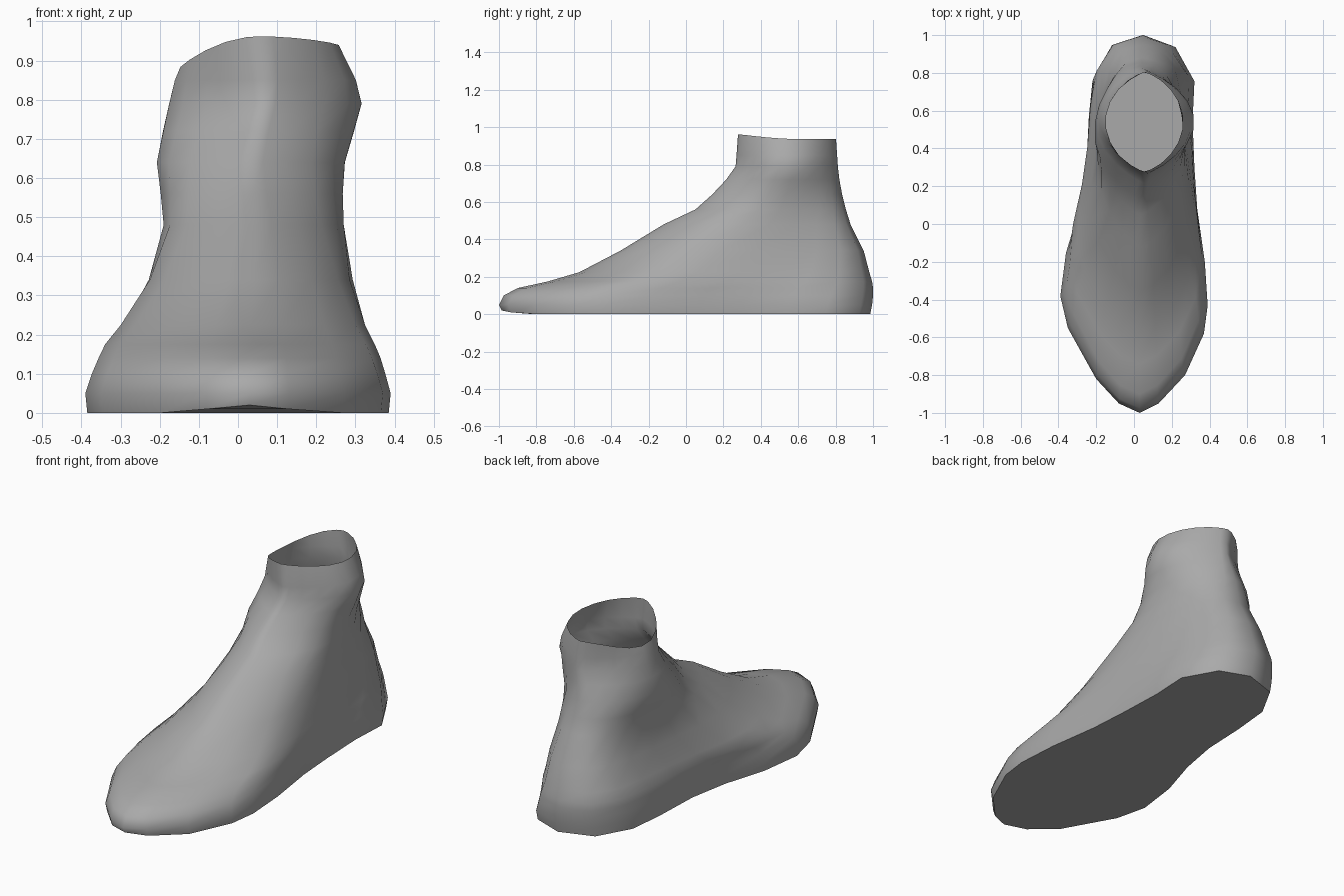
import bpy
import bmesh
import math

cube = bpy.data.objects.get("Cube")
if cube:
    bpy.data.objects.remove(cube, do_unlink=True)

# Sole outline, from toe tip along the inner side to the heel and back
SOLE = [(.03, -1), (-.08, -.95), (-.2, -.82), (-.35, -.55), (-.39, -.38),
        (-.36, -.15), (-.29, .08), (-.25, .3), (-.24, .55), (-.22, .76),
        (-.12, .94), (.06, 1), (.22, .94), (.32, .76), (.31, .55),
        (.32, .3), (.335, .08), (.375, -.2), (.39, -.43), (.37, -.58),
        (.27, -.8), (.13, -.95)]

# Rings: height, front y, back y, inner x, outer x,
# blend from sole to ankle oval, pinch of the oval at front and at back
RINGS = [(0, -.985, .985, -.385, .385, 0, 1, 1),
         (.05, -1, .995, -.39, .39, 0, 1, 1),
         (.1, -.975, 1, -.375, .378, .03, 1, .8),
         (.14, -.9, 1, -.36, .368, .08, 1, .8),
         (.175, -.74, .995, -.345, .355, .13, 1, .8),
         (.225, -.57, .98, -.308, .333, .22, 1.1, .8),
         (.34, -.35, .95, -.24, .3, .42, 1.3, .8),
         (.48, -.12, .88, -.197, .275, .7, 1.5, .85),
         (.56, .05, .855, -.203, .272, .85, 1.6, .95),
         (.64, .14, .835, -.212, .277, .95, 1.7, 1.15),
         (.72, .215, .82, -.195, .3, 1, 1.8, 1.4),
         (.79, .265, .812, -.18, .32, 1, 1.8, 1.7),
         (.85, .27, .808, -.165, .305, 1, 1.6, 1.6),
         (.95, .278, .802, -.15, .26, 1, 1.4, 1.4)]


def ring_points(z, front, back, inner, outer, blend, pinch_front, pinch_back):
    """Outline at one height, fitted to its bounds; the heel rounds sooner."""
    points = []
    for i, (sx, sy) in enumerate(SOLE):
        a = math.tau * i / len(SOLE)
        pinch = pinch_front if math.cos(a) > 0 else pinch_back
        side = -math.copysign(abs(math.sin(a)) ** pinch, math.sin(a))
        b = blend ** (.75 + .25 * math.cos(a))
        u = (1 - b) * sx / .39 + b * side
        v = (1 - b) * sy - b * math.cos(a)
        x = (inner + outer) / 2 + u * (outer - inner) / 2
        y = (front + back) / 2 + v * (back - front) / 2
        points.append([x, y, z, u, v])
    return points


def material(name, color):
    mat = bpy.data.materials.new(name)
    mat.use_nodes = True
    mat.diffuse_color = color
    mat.node_tree.nodes["Principled BSDF"].inputs["Base Color"].default_value = color
    return mat


# Foot: lofted open shell with a flat sole
bm = bmesh.new()
loops = []
for ring in RINGS:
    loop = []
    for x, y, z, u, v in ring_points(*ring):
        if ring is RINGS[0]:
            # Toe tip lifts slightly off the ground
            z += .2 * max(0, -v - .9)
        elif ring is RINGS[-1]:
            # Uneven ankle rim, lowest on the inner side
            z += -.012 * v - (.07 if u < 0 else .012) * u * u
        loop.append(bm.verts.new((x, y, z)))
    loops.append(loop)
count = len(SOLE)
for low, high in zip(loops, loops[1:]):
    for i in range(count):
        j = (i + 1) % count
        bm.faces.new((low[j], low[i], high[i], high[j]))
bm.faces.new(loops[0])
bm.normal_update()
if bm.faces[:][-1].normal.z > 0:
    bmesh.ops.reverse_faces(bm, faces=bm.faces[:])

mesh = bpy.data.meshes.new("foot")
bm.to_mesh(mesh)
bm.free()
foot = bpy.data.objects.new("foot", mesh)
bpy.context.collection.objects.link(foot)
mesh.materials.append(material("plain grey", (.4, .4, .4, 1)))

bpy.ops.object.select_all(action='DESELECT')
foot.select_set(True)
bpy.context.view_layer.objects.active = foot
bpy.ops.object.shade_smooth_by_angle(angle=math.radians(62))
